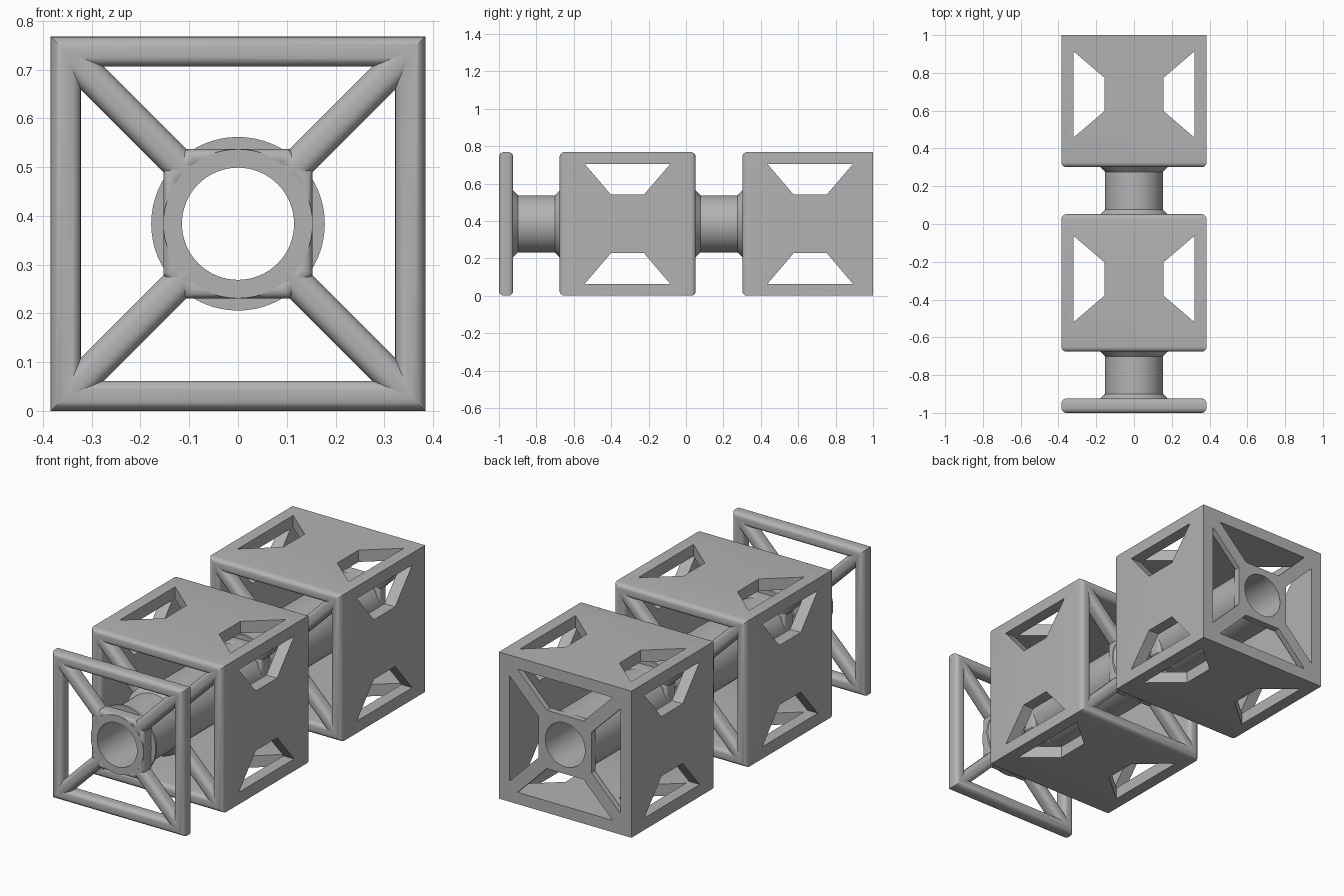
import bpy, bmesh, math
from mathutils import Vector

if "Cube" in bpy.data.objects:
    bpy.data.objects.remove(bpy.data.objects["Cube"])

HALF = 0.384      # half width of the square frames, also the axis height
INNER = 0.322     # half width of the square opening
DEPTH = 0.076     # depth of one end frame
BORE, PIPE, FLANGE = 0.115, 0.153, 0.178

grey = bpy.data.materials.new("plain_grey")
grey.use_nodes = True
grey.diffuse_color = (0.45, 0.45, 0.45, 1)
grey.node_tree.nodes["Principled BSDF"].inputs["Base Color"].default_value = (0.45, 0.45, 0.45, 1)


def finish(bm, name):
    bmesh.ops.recalc_face_normals(bm, faces=bm.faces)
    mesh = bpy.data.meshes.new(name)
    bm.to_mesh(mesh)
    bm.free()
    mesh.materials.append(grey)
    obj = bpy.data.objects.new(name, mesh)
    bpy.context.collection.objects.link(obj)
    return obj


def smooth(obj):
    bpy.ops.object.select_all(action='DESELECT')
    obj.select_set(True)
    bpy.context.view_layer.objects.active = obj
    bpy.ops.object.shade_smooth_by_angle(angle=math.radians(30))


def outline(a, b, y0, y1, flat_back=False):
    """Rounded rectangle from a to b across and y0 to y1 deep."""
    r = min(0.026, (b - a) * 0.48)
    pts = []
    for cx, cy, start in ((b - r, y1 - r, 0), (a + r, y1 - r, 90),
                          (a + r, y0 + r, 180), (b - r, y0 + r, 270)):
        if flat_back and start < 180:
            pts.append((b if start == 0 else a, y1))
            continue
        for i in range(6):
            t = math.radians(start + 18 * i)
            pts.append((cx + r * math.cos(t), cy + r * math.sin(t)))
    return pts


def loft(bm, rings, closed):
    loops = [[bm.verts.new(p) for p in ring] for ring in rings]
    n = len(loops[0])
    for k in range(len(loops) if closed else len(loops) - 1):
        one, two = loops[k], loops[(k + 1) % len(loops)]
        for i in range(n):
            j = (i + 1) % n
            bm.faces.new((one[i], one[j], two[j], two[i]))
    if not closed:
        bm.faces.new(loops[0])
        bm.faces.new(loops[-1])


def sweep(name, profile, corners):
    """Carry a (radius, y) profile around the corners of a shape."""
    bm = bmesh.new()
    loft(bm, [[(cx * r, y, HALF + cz * r) for r, y in profile] for cx, cz in corners], True)
    return finish(bm, name)


SQUARE = [(1, 1), (-1, 1), (-1, -1), (1, -1)]
K = 0.69
OCTAGON = [(1, K), (K, 1), (-K, 1), (-1, K), (-1, -K), (-K, -1), (K, -1), (1, -K)]
CIRCLE = [(math.cos(math.tau * i / 64), math.sin(math.tau * i / 64)) for i in range(64)]


def spider(name, y0, y1, flat_back=False):
    """Four diagonal struts and the hub that joins them to the pipe."""
    bm = bmesh.new()
    section = outline(-0.033, 0.033, y0, y1, flat_back)
    for sx, sz in SQUARE:
        along = Vector((sx, 0, sz)).normalized()
        side = Vector((-sz, 0, sx)).normalized()
        centre = Vector((0, 0, HALF))
        loft(bm, [[centre + along * d + side * s + Vector((0, y, 0)) for s, y in section]
                  for d in (0.135, 0.5)], False)
    smooth(finish(bm, name + "_struts"))
    smooth(sweep(name + "_hub", outline(0.118, PIPE, y0, y1, flat_back), OCTAGON))


def window_cutter(name, mid, sideways):
    """Pair of trapezoid prisms running through the box."""
    bm = bmesh.new()
    for s in (1, -1):
        shape = [(mid - 0.229, s * 0.321), (mid + 0.229, s * 0.321),
                 (mid + 0.088, s * 0.156), (mid - 0.088, s * 0.156)]
        loft(bm, [[(e, y, HALF + v) if sideways else (v, y, HALF + e) for y, v in shape]
                  for e in (-1, 1)], False)
    obj = finish(bm, name)
    obj.hide_render = True
    return obj


def box(name, y0, y1, flat_back=False):
    """Open square box with paired windows in all four walls."""
    walls = sweep(name + "_walls", outline(INNER, HALF, y0, y1, flat_back), SQUARE)
    cutters = [window_cutter("side_cutter", y0 + 0.363, True),
               window_cutter("top_cutter", y0 + 0.385, False)]
    for cutter in cutters:
        mod = walls.modifiers.new("windows", 'BOOLEAN')
        mod.operation = 'DIFFERENCE'
        mod.solver = 'EXACT'
        mod.object = cutter
    graph = bpy.context.evaluated_depsgraph_get()
    cut = bpy.data.meshes.new_from_object(walls.evaluated_get(graph))
    walls.modifiers.clear()
    walls.data = cut
    for cutter in cutters:
        bpy.data.objects.remove(cutter)
    smooth(walls)
    spider(name + "_front", y0, y0 + DEPTH)
    spider(name + "_back", y1 - (0.046 if flat_back else DEPTH), y1, flat_back)


# Front frame
front_end = -1 + DEPTH
smooth(sweep("front_frame", outline(INNER, HALF, -1, front_end), SQUARE))
spider("front_frame", -1, front_end)

# Two boxes, the rear one ending in a flat cut
BOXES = [(-0.676, 0.052), (0.301, 1.0)]
box("middle_box", *BOXES[0])
box("rear_box", *BOXES[1], flat_back=True)

# Central pipe, flared where it meets each frame
profile = [(BORE, 1), (BORE, -1), (PIPE, -1)]
for start, end in ((front_end, BOXES[0][0]), (BOXES[0][1], BOXES[1][0])):
    profile += [(PIPE, start - 0.012), (FLANGE, start - 0.012), (FLANGE, start), (PIPE, start + 0.025),
                (PIPE, end - 0.025), (FLANGE, end), (FLANGE, end + 0.012), (PIPE, end + 0.012)]
profile.append((PIPE, 1))
smooth(sweep("central_pipe", profile, CIRCLE))
